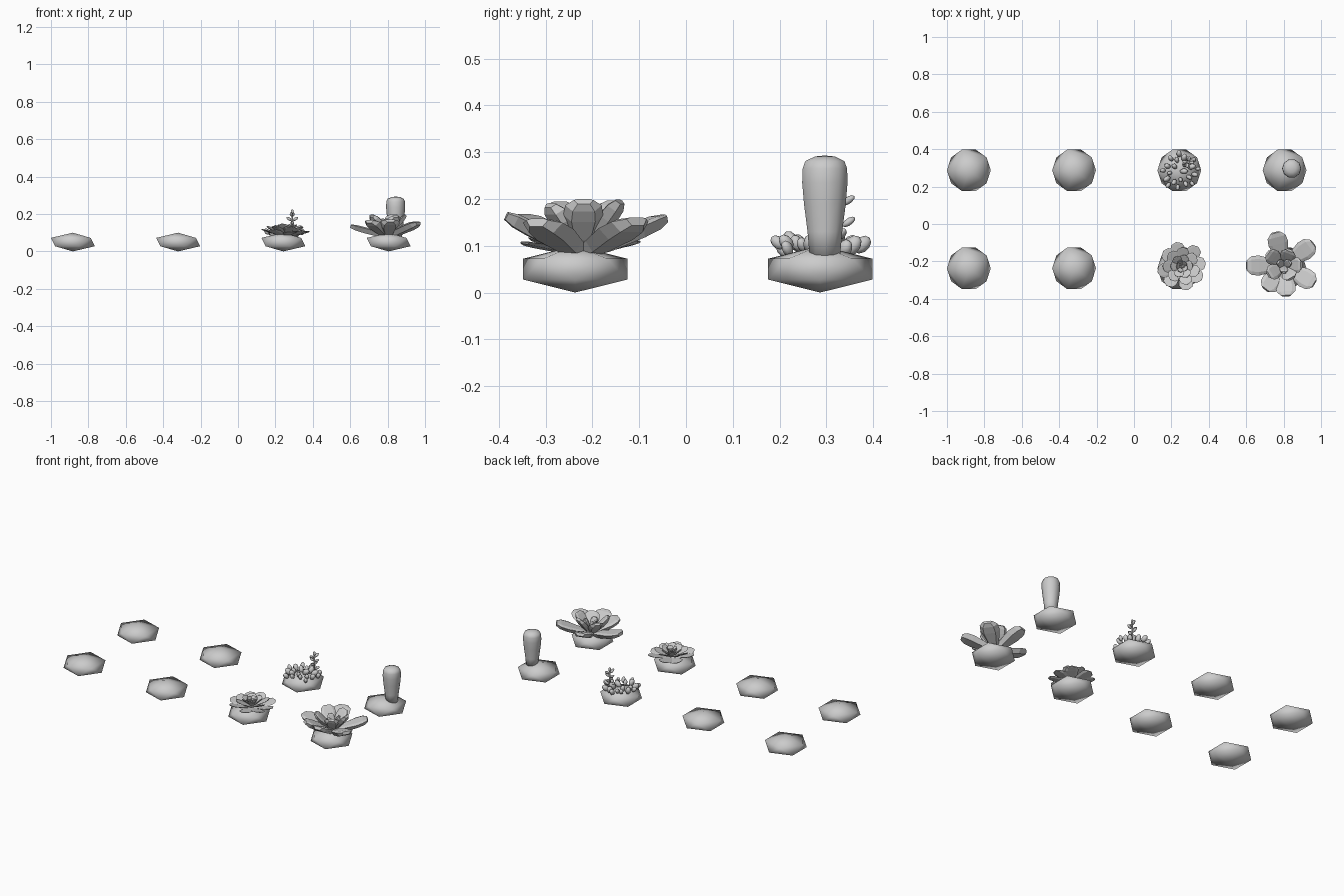
import bpy, bmesh, math, random
from mathutils import Matrix, Vector

if "Cube" in bpy.data.objects:
    bpy.data.objects.remove(bpy.data.objects["Cube"])

random.seed(4)
rad = math.radians


def finish(bm, name, smooth=None):
    bmesh.ops.recalc_face_normals(bm, faces=bm.faces[:])
    me = bpy.data.meshes.new(name)
    bm.to_mesh(me)
    bm.free()
    ob = bpy.data.objects.new(name, me)
    bpy.context.collection.objects.link(ob)
    if smooth:
        me.shade_smooth()
    return ob


def petal(bm, origin, az, pitch, length, width, thick, profile, curl=0.0, roll=0):
    """Chunky leaf: six-sided sections swept along a line rising at `pitch`."""
    m = (Matrix.Translation(origin) @ Matrix.Rotation(rad(az), 4, 'Z')
         @ Matrix.Rotation(-rad(pitch), 4, 'Y') @ Matrix.Rotation(rad(roll), 4, 'X'))
    section = [(-1, 0.6), (-0.65, 1), (0.65, 1), (1, 0.6), (0.6, -1), (-0.6, -1)]
    rings = []
    for t, w, h in profile:
        rings.append([bm.verts.new(m @ Vector((t * length, y * w * width / 2,
                      z * h * thick / 2 + curl * length * t * t)))
                      for y, z in section])
    for a, b in zip(rings, rings[1:]):
        for i in range(6):
            j = (i + 1) % 6
            bm.faces.new((a[i], a[j], b[j], b[i]))
    bm.faces.new(rings[0])
    bm.faces.new(rings[-1])


def pebble(bm, pos, scale, az=0, tilt=0):
    m = (Matrix.Translation(pos) @ Matrix.Rotation(rad(az), 4, 'Z')
         @ Matrix.Rotation(rad(tilt), 4, 'Y') @ Matrix.Diagonal((*scale, 1)))
    bmesh.ops.create_uvsphere(bm, u_segments=7, v_segments=5, radius=1, matrix=m)


# soil mounds: squashed icosahedra in a 4 x 2 layout
for i in range(4):
    for row, y in (("back", 0.287), ("front", -0.237)):
        bm = bmesh.new()
        m = (Matrix.Translation((-0.883 + i * 0.5627, y, 0.05))
             @ Matrix.Rotation(math.pi, 4, 'Z') @ Matrix.Diagonal((0.131, 0.131, 0.05, 1)))
        bmesh.ops.create_icosphere(bm, subdivisions=1, radius=1, matrix=m)
        finish(bm, f"soil_mound_{row}_{i + 1}", True)

# column cactus: lathed profile
bm = bmesh.new()
N = 10
rings = []
for r, z in [(0.034, 0.075), (0.039, 0.13), (0.047, 0.19), (0.051, 0.235),
             (0.05, 0.265), (0.044, 0.281), (0.022, 0.291)]:
    rings.append([bm.verts.new((0.843 + r * math.cos(k * math.tau / N),
                                0.297 + r * math.sin(k * math.tau / N), z)) for k in range(N)])
for a, b in zip(rings, rings[1:]):
    for k in range(N):
        bm.faces.new((a[k], a[(k + 1) % N], b[(k + 1) % N], b[k]))
tip = bm.verts.new((0.843, 0.297, 0.293))
for k in range(N):
    bm.faces.new((rings[-1][k], rings[-1][(k + 1) % N], tip))
bm.faces.new(rings[0])
finish(bm, "column_cactus", True)

# large fleshy succulent: open outer leaves, upright inner leaves, small core
FLESHY = [(0, 0.4, 0.6), (0.3, 0.62, 1), (0.68, 1, 1), (0.88, 0.92, 0.9), (1, 0.5, 0.55)]
bm = bmesh.new()
c = Vector((0.803, -0.222, 0.082))
for az, ln, pitch in [(105, 0.198, 21), (37, 0.207, 18), (-31, 0.20, 18),
                      (-86, 0.182, 25), (-128, 0.18, 24), (180, 0.208, 13)]:
    petal(bm, c, az, pitch, ln, 0.108, 0.032, FLESHY, 0.03)
finish(bm, "fleshy_outer_leaves")
bm = bmesh.new()
for az, ln, pitch in [(143, 0.15, 40), (70, 0.135, 48), (2, 0.14, 46),
                      (-60, 0.125, 48), (-150, 0.14, 43)]:
    petal(bm, c + Vector((0, 0, 0.008)), az, pitch, ln, 0.085, 0.026, FLESHY, 0.04)
finish(bm, "fleshy_inner_leaves")
bm = bmesh.new()
for az in (30, 150, 265):
    petal(bm, c + Vector((0, 0, 0.01)), az, 66, 0.09, 0.045, 0.02, FLESHY)
finish(bm, "fleshy_core_leaves")

# thin-leaved rosette: layered rings with blunt pointed tips
THIN = [(0, 0.35, 1), (0.4, 0.75, 1), (0.75, 1, 0.9), (0.92, 0.75, 0.8), (1, 0.12, 0.5)]
bm = bmesh.new()
c = Vector((0.255, -0.225, 0.083))
for n, ln, w, pitch, z, off in [(8, 0.135, 0.078, 11, 0, 10), (7, 0.108, 0.068, 22, 0.008, 30),
                                (6, 0.08, 0.055, 36, 0.012, 5), (5, 0.056, 0.036, 55, 0.014, 40),
                                (3, 0.042, 0.022, 72, 0.014, 0)]:
    for k in range(n):
        petal(bm, c + Vector((0, 0, z)), off + k * 360 / n + random.uniform(-6, 6),
              pitch + random.uniform(-3, 3), ln * random.uniform(0.93, 1.03), w, 0.008,
              THIN, 0.03, random.uniform(-10, 10))
finish(bm, "thin_leaf_rosette")

# bead plant: plump pebble leaves scattered over the mound
bm = bmesh.new()
for k in range(22):
    a = k * 137.5
    r = 0.022 + 0.078 * math.sqrt(k / 22)
    x, y = 0.245 + r * math.cos(rad(a)), 0.282 + r * math.sin(rad(a))
    s = random.uniform(0.013, 0.019)
    pebble(bm, (x, y, 0.108 - 0.17 * r + random.uniform(0, 0.014)),
           (s, s * 0.85, s * 1.35), a, random.uniform(15, 50))
finish(bm, "bead_leaves", True)

# upright sprig with opposite pairs of leaves
bm = bmesh.new()
base = Vector((0.29, 0.33, 0.085))
bmesh.ops.create_cone(bm, cap_ends=True, segments=6, radius1=0.006, radius2=0.004, depth=0.12,
                      matrix=Matrix.Translation(base + Vector((0, 0, 0.06))))
for k, z in enumerate((0.035, 0.06, 0.083, 0.106)):
    for side in (0, 180):
        az = 15 + k * 80 + side
        d = Vector((math.cos(rad(az)), math.sin(rad(az)), 0))
        pebble(bm, base + d * 0.018 + Vector((0, 0, z + 0.006)), (0.008, 0.009, 0.016), az, 55)
pebble(bm, base + Vector((0, 0, 0.126)), (0.008, 0.008, 0.014))
finish(bm, "leafy_sprig", True)
